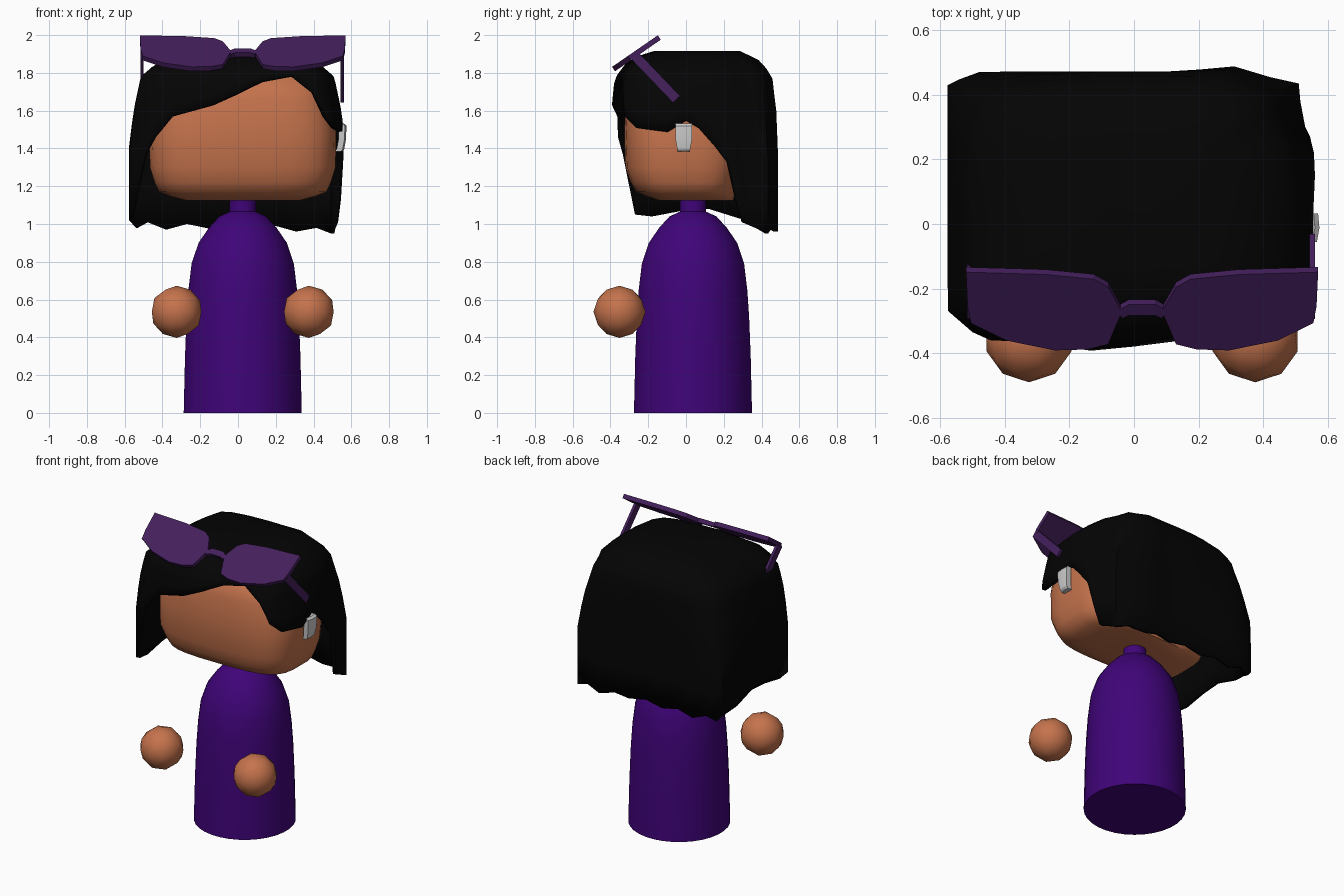
import bpy, bmesh, math
from mathutils import Vector

if "Cube" in bpy.data.objects:
    bpy.data.objects.remove(bpy.data.objects["Cube"])


def material(name, rgb):
    m = bpy.data.materials.new(name)
    m.diffuse_color = (*rgb, 1)
    m.use_nodes = True
    m.node_tree.nodes["Principled BSDF"].inputs["Base Color"].default_value = m.diffuse_color
    return m


SKIN = material("warm_skin", (0.56, 0.172, 0.073))
HAIR = material("black_hair", (0.0012, 0.0012, 0.0012))
DRESS = material("deep_purple", (0.05, 0.0012, 0.19))
FRAME = material("muted_plum", (0.058, 0.014, 0.108))
SILVER = material("silver", (0.62, 0.62, 0.62))


def finish(name, bm, mat, angle=40):
    bmesh.ops.recalc_face_normals(bm, faces=bm.faces[:])
    me = bpy.data.meshes.new(name)
    bm.to_mesh(me)
    bm.free()
    me.materials.append(mat)
    ob = bpy.data.objects.new(name, me)
    bpy.context.collection.objects.link(ob)
    bpy.ops.object.select_all(action='DESELECT')
    ob.select_set(True)
    bpy.context.view_layer.objects.active = ob
    if angle:
        bpy.ops.object.shade_smooth_by_angle(angle=math.radians(angle))
    return ob


def loft(rings, cap_start=True, cap_end=True):
    """Skin a list of equal-length closed rings."""
    bm = bmesh.new()
    vs = [[bm.verts.new(p) for p in r] for r in rings]
    n = len(vs[0])
    for a, b in zip(vs, vs[1:]):
        for i in range(n):
            j = (i + 1) % n
            bm.faces.new((a[i], a[j], b[j], b[i]))
    if cap_start:
        bm.faces.new(vs[0])
    if cap_end:
        bm.faces.new(vs[-1])
    return bm


def lerp_table(table, z):
    if z <= table[0][0]:
        return table[0][1]
    for (z0, s0), (z1, s1) in zip(table, table[1:]):
        if z <= z1:
            return s0 + (s1 - s0) * (z - z0) / (z1 - z0)
    return table[-1][1]


def superellipse(cx, cy, hx, hy, z, power, n=28):
    pts = []
    for i in range(n):
        a = 2 * math.pi * (i + 0.5) / n
        c, s = math.cos(a), math.sin(a)
        pts.append((cx + hx * math.copysign(abs(c) ** (2 / power), c),
                    cy + hy * math.copysign(abs(s) ** (2 / power), s), z))
    return pts


# Body with neck
CX, CY = 0.025, 0.037
profile = [(0, .314), (.3, .307), (.5, .299), (.65, .289), (.79, .272), (.9, .235),
           (.98, .18), (1.04, .125), (1.065, .07), (1.16, .07)]
finish("body", loft([superellipse(CX, CY, r, r, z, 2, 32) for z, r in profile]), DRESS, 50)

# Hands
for side, x in (("left", -0.325), ("right", 0.375)):
    bm = bmesh.new()
    bmesh.ops.create_icosphere(bm, subdivisions=2, radius=0.138)
    bmesh.ops.translate(bm, verts=bm.verts[:], vec=(x, -0.352, 0.535))
    finish(side + "_hand", bm, SKIN)

# Head: height, half width, front y, back y
sections = [(1.125, .31, -.15, .25), (1.145, .385, -.21, .258), (1.17, .445, -.265, .265),
            (1.22, .468, -.293, .28), (1.3, .493, -.322, .3), (1.48, .497, -.328, .33),
            (1.66, .47, -.318, .33), (1.76, .42, -.28, .3), (1.84, .25, -.15, .2)]
finish("head", loft([superellipse(CX, (f + b) / 2, h, (b - f) / 2, z, 3.5)
                     for z, h, f, b in sections]), SKIN, 50)

# Hair: hem points (x, y, z) around the head, front left first
hem = [(-.575, -.27, 1.05), (-.5, -.335, 1.37), (-.45, -.36, 1.46), (-.36, -.364, 1.57),
       (-.14, -.395, 1.63), (.0, -.388, 1.69), (.145, -.378, 1.76), (.33, -.368, 1.79),
       (.43, -.345, 1.70), (.485, -.325, 1.57), (.53, -.265, 1.51), (.565, -.1, 1.49),
       (.572, 0, 1.55), (.57, .07, 1.51), (.563, .15, 1.42), (.557, .22, 1.33),
       (.545, .27, 1.13), (.53, .3, 1.01), (.515, .38, .975), (.51, .435, .95),
       (.42, .455, .98), (.31, .488, .96), (.2, .478, .99), (.1, .472, .975),
       (-.03, .472, 1.0), (-.15, .472, .975), (-.27, .472, 1.0), (-.38, .472, .97),
       (-.48, .47, 1.01), (-.54, .448, .98), (-.577, .43, 1.02), (-.578, .28, 1.03),
       (-.578, .12, 1.08), (-.578, -.02, 1.07), (-.577, -.18, 1.04)]
wide = [(1.4, 1), (1.6, .957), (1.78, .89), (1.85, .75), (1.9, .58), (1.92, .42)]
deep = [(1.6, 1), (1.77, .965), (1.85, .84), (1.89, .7), (1.915, .53)]
rings = []
for t in (0, .2, .4, .55, .67, .77, .84, .9, .95, 1):
    ring = []
    for x, y, zb in hem:
        z = zb + (1.915 - zb) * t
        # the back corners round off toward the crown
        corner = abs(x / .57) * max(0, (y - .08) / .4)
        k = 1 - .13 * corner ** 2 * min(1, max(0, (z - 1.35) / .4))
        ring.append((x * lerp_table(wide, z) * k,
                     .08 + (y - .08) * lerp_table(deep, z) * k, z))
    rings.append(ring)
hair = finish("hair", loft(rings, cap_start=False), HAIR, 60)
thick = hair.modifiers.new("thickness", 'SOLIDIFY')
thick.thickness = 0.025
thick.offset = -1

# Sunglasses resting tilted on the hair
NORMAL = Vector((0, -0.56, 0.83))


def tilt(x, z):
    return Vector((x, -0.152 - (1.997 - z) * 1.45, z))


def plate(name, outline, thickness=0.028):
    top = [tilt(x, z) for x, z in outline]
    finish(name, loft([top, [p - NORMAL * thickness for p in top]]), FRAME, 0)


lens = [(.545, 1.999), (.30, 1.994), (.15, 1.984), (.105, 1.967), (.062, 1.915), (.105, 1.845),
        (.17, 1.834), (.27, 1.832), (.42, 1.853), (.53, 1.89), (.54, 1.925)]
for side, k in (("left", -1), ("right", 1)):
    plate(side + "_lens", [(CX + k * x, z) for x, z in lens])
plate("bridge", [(-.055, 1.915), (-.015, 1.93), (.065, 1.93), (.105, 1.915),
                 (.085, 1.9), (.065, 1.907), (-.015, 1.907), (-.035, 1.9)])

# Temples
for side, x in (("left", -.508), ("right", .552)):
    start, end = Vector((x, -.275, 1.895)), Vector((x, -.05, 1.66))
    across = Vector((0, .72, .69)) * .026
    half = Vector((.009, 0, 0))
    finish(side + "_temple", loft([[p - across - half, p - across + half,
                                    p + across + half, p + across - half]
                                   for p in (start, end)]), FRAME, 0)

# Earring: bent plate on the right side
bend = [(1.383, .55), (1.395, .562), (1.45, .572), (1.52, .574), (1.533, .56)]
rows = []
for z, x in bend:
    w = .034 if z < 1.4 else .044
    rows.append([(x - .008, -.012 - w, z), (x, -.012, z), (x - .004, -.012 + w, z),
                 (x - .04, -.012 + w, z), (x - .04, -.012 - w, z)])
finish("earring", loft(rows), SILVER, 30)
